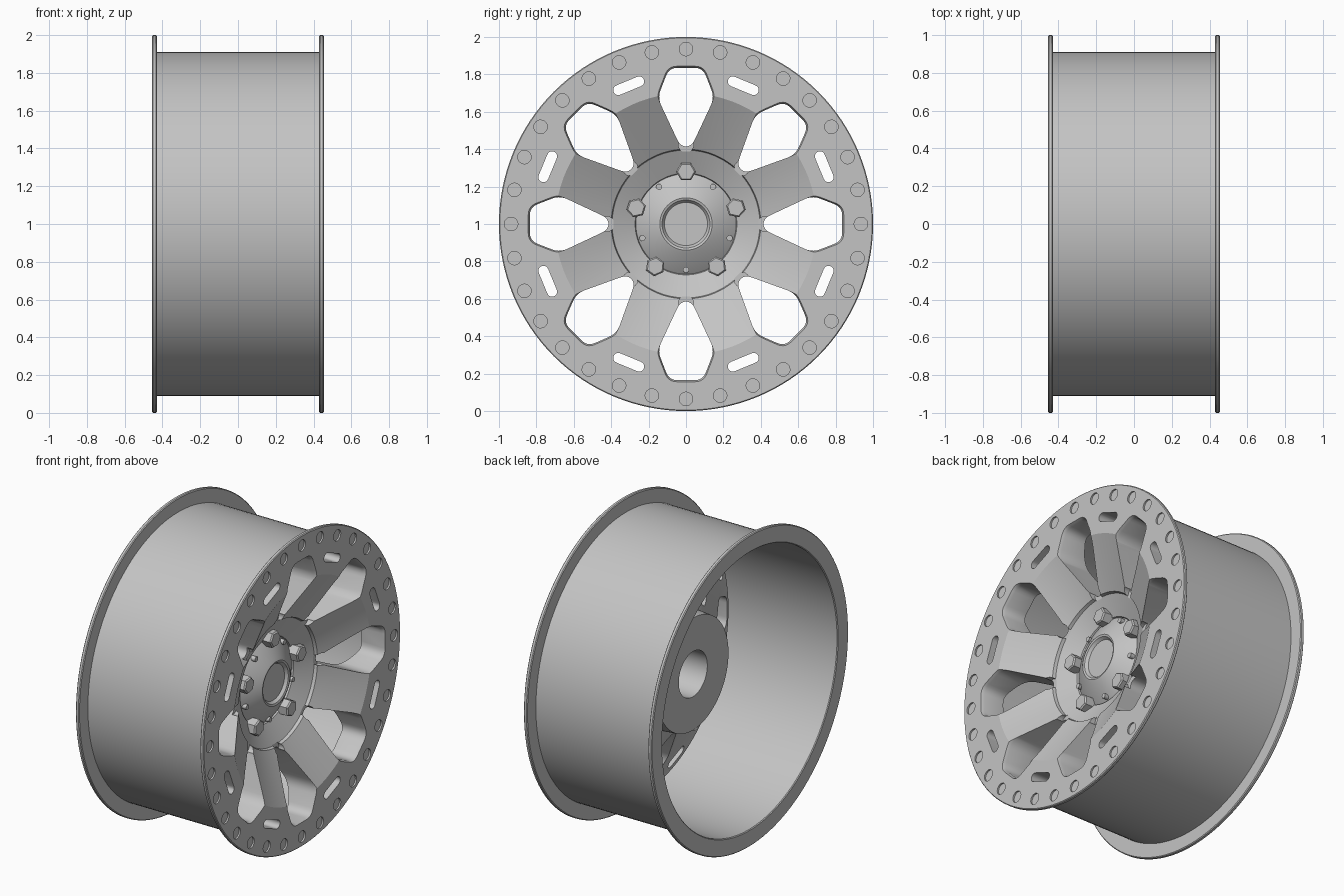
import bpy, bmesh
from math import pi, cos, sin, radians
from mathutils import Matrix, Vector

old = bpy.data.objects.get("Cube")
if old:
    bpy.data.objects.remove(old, do_unlink=True)

CENTER = Vector((0, 0, 1))
SEGMENTS = 128

metal = bpy.data.materials.new("grey metal")
metal.use_nodes = True
GREY = (0.55, 0.55, 0.55, 1)
metal.diffuse_color = GREY
metal.node_tree.nodes["Principled BSDF"].inputs["Base Color"].default_value = GREY


def finish(bm, name, helper=False):
    bmesh.ops.remove_doubles(bm, verts=bm.verts, dist=1e-5)
    bmesh.ops.recalc_face_normals(bm, faces=bm.faces)
    mesh = bpy.data.meshes.new(name)
    bm.to_mesh(mesh)
    bm.free()
    obj = bpy.data.objects.new(name, mesh)
    obj.location = CENTER
    obj.hide_render = helper
    mesh.materials.append(metal)
    bpy.context.collection.objects.link(obj)
    return obj


def select(obj):
    bpy.ops.object.select_all(action='DESELECT')
    obj.select_set(True)
    bpy.context.view_layer.objects.active = obj


def smooth(obj):
    select(obj)
    bpy.ops.object.shade_smooth_by_angle(angle=radians(25))


def revolve(name, profile, closed):
    """Turn a profile of (x, radius) points about the x axis."""
    bm = bmesh.new()
    verts = [bm.verts.new((x, 0, r)) for x, r in profile]
    pairs = list(zip(verts, verts[1:]))
    if closed:
        pairs.append((verts[-1], verts[0]))
    edges = [bm.edges.new(p) for p in pairs]
    bmesh.ops.spin(bm, geom=verts + edges, cent=(0, 0, 0), axis=(1, 0, 0),
                   angle=2 * pi, steps=SEGMENTS, use_merge=True)
    return finish(bm, name)


def loft(bm, sections, turn):
    """Solid through (x, outline) sections, outline = (across, radial), turned about x."""
    spin = Matrix.Rotation(turn, 3, 'X')
    rings = [[bm.verts.new(spin @ Vector((x, t, r))) for t, r in outline]
             for x, outline in sections]
    n = len(rings[0])
    for a, b in zip(rings, rings[1:]):
        for i in range(n):
            j = (i + 1) % n
            bm.faces.new((a[i], a[j], b[j], b[i]))
    bm.faces.new(rings[0])
    bm.faces.new(rings[-1])


def rounded(points, size, steps=5):
    """Round the corners of a polygon."""
    out = []
    pts = [Vector(p) for p in points]
    for i, p in enumerate(pts):
        a, b = pts[i - 1], pts[(i + 1) % len(pts)]
        p0 = p + (a - p).normalized() * min(size, (a - p).length * 0.45)
        p1 = p + (b - p).normalized() * min(size, (b - p).length * 0.45)
        for k in range(steps + 1):
            t = k / steps
            out.append(p0 * (1 - t) ** 2 + p * 2 * t * (1 - t) + p1 * t * t)
    return out


def circle(radius, at, sides=24):
    return [(radius * cos(2 * pi * i / sides), at + radius * sin(2 * pi * i / sides))
            for i in range(sides)]


def scaled(outline, factor, at):
    return [(t * factor, at + (r - at) * factor) for t, r in outline]


def cut(target, bm, name):
    cutter = finish(bm, name, helper=True)
    mod = target.modifiers.new(name, 'BOOLEAN')
    mod.operation = 'DIFFERENCE'
    mod.solver = 'EXACT'
    mod.object = cutter
    select(target)
    bpy.ops.object.modifier_apply(modifier=mod.name)
    bpy.data.objects.remove(cutter, do_unlink=True)


# Barrel with the rear flange
barrel = revolve("barrel", [
    (0.435, 0.91), (-0.43, 0.91), (-0.43, 0.995), (-0.435, 1), (-0.45, 1),
    (-0.455, 0.995), (-0.455, 0.895), (-0.45, 0.89), (0.435, 0.89)], True)
smooth(barrel)

# Dished face: hub dome, sloped spokes, front flange, back and bore
face = revolve("wheel_face", [
    (0.25, 0), (0.25, 0.115), (0.268, 0.128), (0.272, 0.14), (0.265, 0.155),
    (0.2, 0.262), (0.195, 0.268), (0.205, 0.272), (0.265, 0.395), (0.285, 0.4),
    (0.455, 0.7), (0.455, 0.995), (0.45, 1), (0.435, 1), (0.43, 0.995),
    (0.43, 0.9), (0.34, 0.896), (0.3, 0.86), (0.27, 0.75), (0.06, 0.37),
    (-0.05, 0.36), (-0.05, 0.145), (0.18, 0.145), (0.18, 0)], False)

# Windows with a chamfered mouth, slots and rim recesses
window = rounded([(-0.03, 0.415), (0.03, 0.415), (0.152, 0.675),
                  (0.09, 0.835), (-0.09, 0.835), (-0.152, 0.675)], 0.045)
slot = ([(0.06 + 0.027 * sin(pi * i / 10), 0.8 + 0.027 * cos(pi * i / 10)) for i in range(11)]
        + [(-0.06 - 0.027 * sin(pi * i / 10), 0.8 - 0.027 * cos(pi * i / 10)) for i in range(11)])
bm = bmesh.new()
for k in range(8):
    loft(bm, [(-0.2, window), (0.435, window), (0.475, scaled(window, 1.1, 0.66))], k * pi / 4)
    loft(bm, [(0.1, slot), (0.5, slot)], (k + 0.5) * pi / 4)
for k in range(32):
    loft(bm, [(0.445, circle(0.036, 0.935)), (0.5, circle(0.036, 0.935))], k * pi / 16)
cut(face, bm, "window_cutter")

# Scallops in the hub edge at each window
bm = bmesh.new()
for k in range(8):
    loft(bm, [(0.262, circle(0.04, 0.422)), (0.4, circle(0.04, 0.422))], k * pi / 4)
cut(face, bm, "scallop_cutter")
smooth(face)

# Lug nuts and small studs around the hub
for k in range(5):
    bm = bmesh.new()
    hexagon = circle(0.053, 0.28, 6)
    loft(bm, [(0.17, hexagon), (0.262, hexagon), (0.27, scaled(hexagon, 0.85, 0.28))],
         k * 2 * pi / 5)
    finish(bm, f"lug_nut_{k + 1}")
    bm = bmesh.new()
    loft(bm, [(0.18, circle(0.016, 0.245, 16)), (0.232, circle(0.016, 0.245, 16))],
         (k + 0.5) * 2 * pi / 5)
    smooth(finish(bm, f"hub_stud_{k + 1}"))
